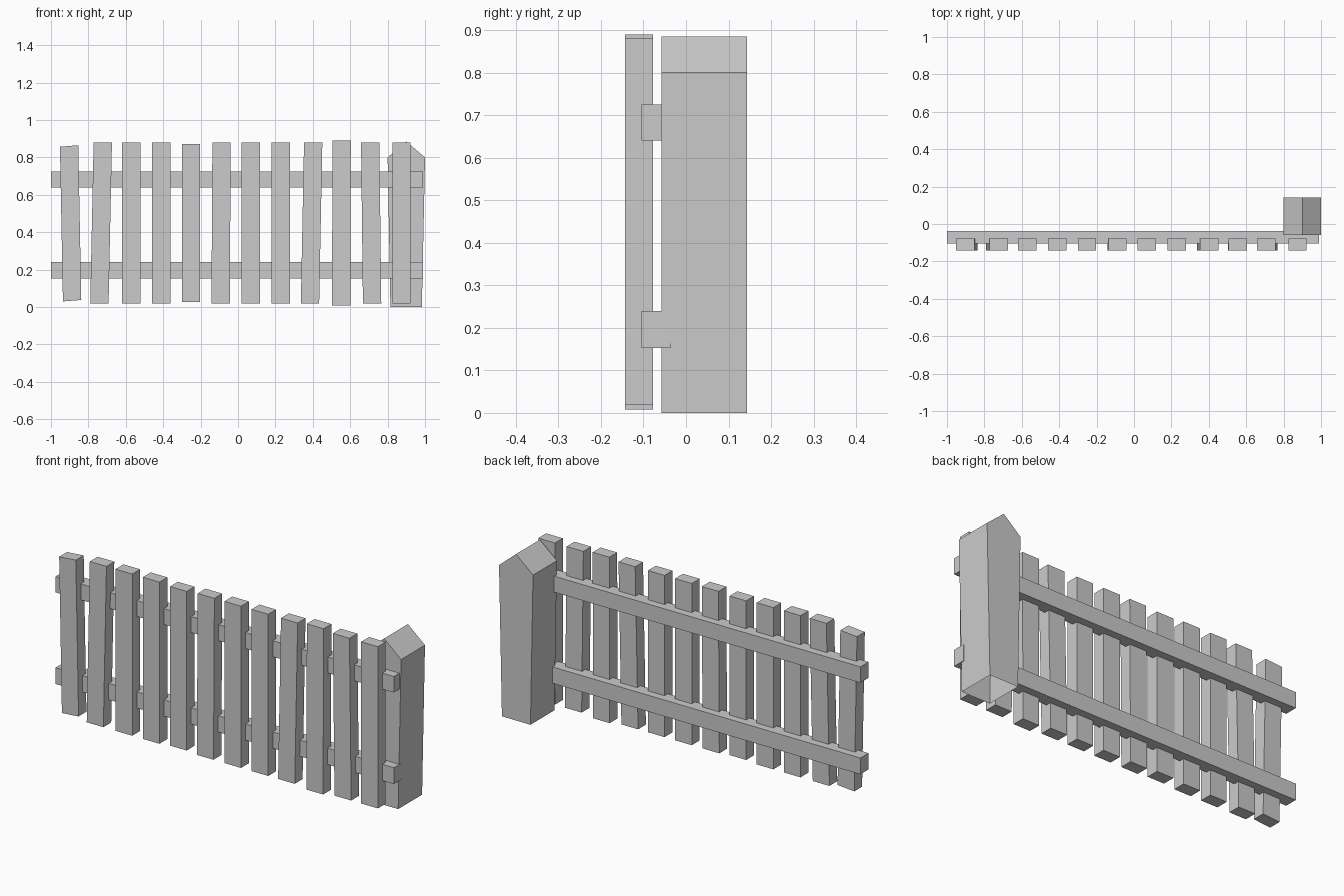
import bpy
import bmesh

cube = bpy.data.objects.get("Cube")
if cube:
    bpy.data.objects.remove(cube)

wood = bpy.data.materials.new("plain_grey")
wood.use_nodes = True
GREY = (0.6, 0.6, 0.6, 1)
wood.diffuse_color = GREY
wood.node_tree.nodes["Principled BSDF"].inputs["Base Color"].default_value = GREY


def extrude_profile(name, outline, y0, y1, open_edge=None):
    """Extrude an x-z outline from y0 to y1; one side wall may be left open."""
    bm = bmesh.new()
    front = [bm.verts.new((x, y0, z)) for x, z in outline]
    back = [bm.verts.new((x, y1, z)) for x, z in outline]
    bm.faces.new(front)
    bm.faces.new(back[::-1])
    n = len(outline)
    for i in range(n):
        j = (i + 1) % n
        if i != open_edge:
            bm.faces.new((front[j], front[i], back[i], back[j]))
    mesh = bpy.data.meshes.new(name)
    bm.to_mesh(mesh)
    bm.free()
    mesh.materials.append(wood)
    obj = bpy.data.objects.new(name, mesh)
    bpy.context.scene.collection.objects.link(obj)
    return obj


# Pickets: left edge at the bottom, left edge at the top, low z, high z, end slope
PICKETS = [
    (-0.936, -0.952, 0.03, 0.857, 0.008),
    (-0.79, -0.772, 0.02, 0.88, 0),
    (-0.62, -0.62, 0.02, 0.88, 0),
    (-0.46, -0.46, 0.02, 0.88, 0),
    (-0.30, -0.30, 0.027, 0.873, 0),
    (-0.142, -0.137, 0.02, 0.88, 0),
    (0.02, 0.02, 0.02, 0.88, 0),
    (0.18, 0.18, 0.02, 0.88, 0),
    (0.336, 0.353, 0.02, 0.88, 0),
    (0.503, 0.505, 0.008, 0.89, 0),
    (0.668, 0.658, 0.02, 0.88, 0),
    (0.825, 0.825, 0.02, 0.88, 0),
]
WIDTH = 0.098
for i, (xb, xt, low, high, slope) in enumerate(PICKETS, 1):
    outline = [(xb, low), (xb + WIDTH, low + slope),
               (xt + WIDTH, high + slope), (xt, high)]
    extrude_profile(f"picket_{i}", outline, -0.143, -0.077)

# Horizontal rails behind the pickets
for name, low, high in (("lower_rail", 0.153, 0.24), ("upper_rail", 0.64, 0.725)):
    extrude_profile(name, [(-1, low), (0.99, low), (0.99, high), (-1, high)],
                    -0.105, -0.037)

# Tapered post with a peaked top and an open underside
extrude_profile("post", [(0.815, 0), (0.983, 0), (1, 0.8), (0.9, 0.885), (0.8, 0.8)],
                -0.058, 0.143, open_edge=0)
